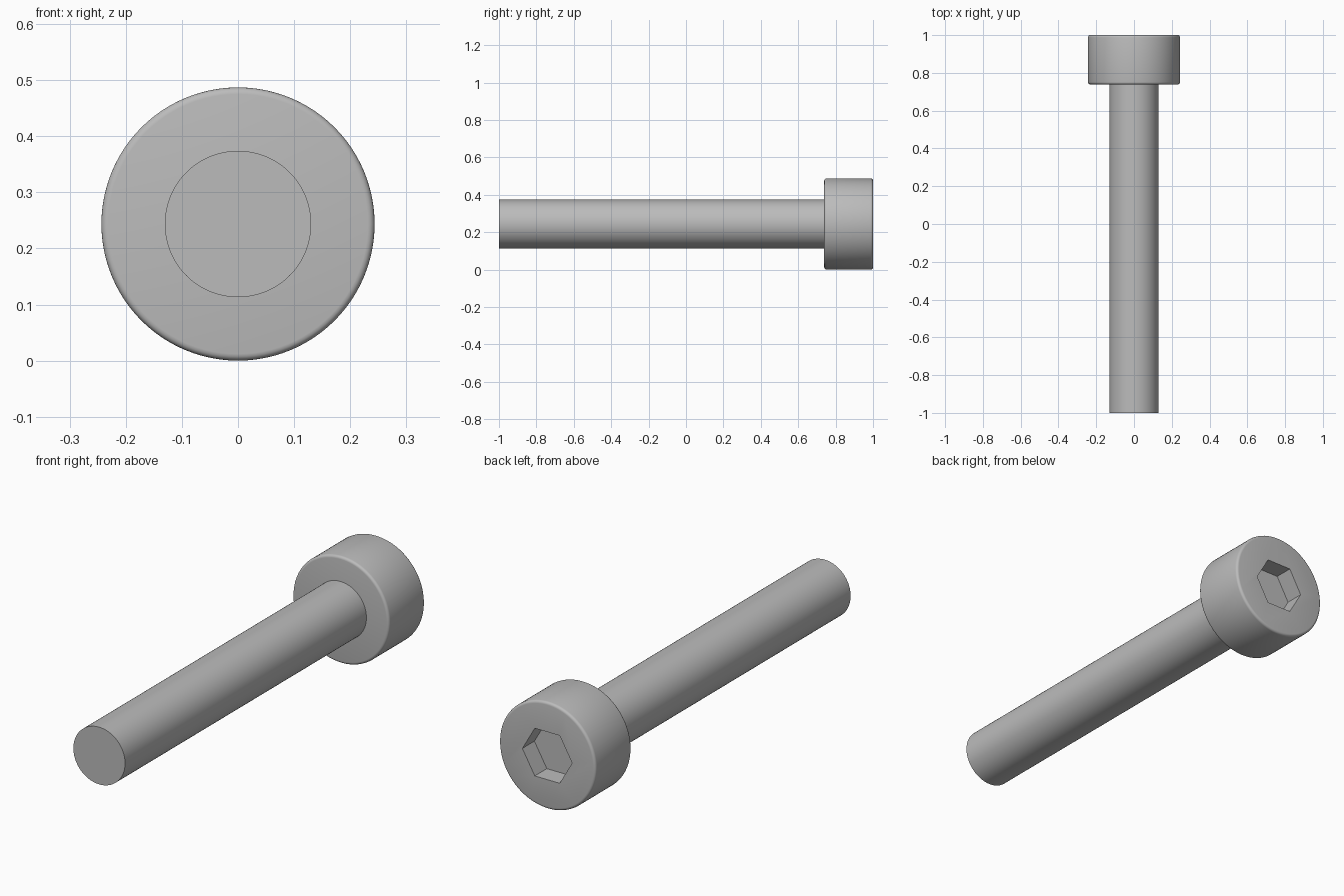
import bpy, math
from mathutils import Matrix

cube = bpy.data.objects.get("Cube")
if cube:
    bpy.data.objects.remove(cube, do_unlink=True)

UNIT = 2 / 23                 # one millimetre of a 23 mm long screw
HEAD_R = 2.8 * UNIT
SHAFT_R = 1.5 * UNIT
SEAT_Y = 1 - 3 * UNIT         # underside of the head
SOCKET_DEPTH = UNIT
SOCKET_R = 1.25 * UNIT / math.cos(math.pi / 6)

steel = bpy.data.materials.new("steel grey")
steel.use_nodes = True
grey = (0.5, 0.5, 0.5, 1)
steel.diffuse_color = grey
steel.node_tree.nodes["Principled BSDF"].inputs["Base Color"].default_value = grey


def rod(name, radius, y0, y1, sides):
    """Cylinder or prism lying along y, with its shape baked into the mesh."""
    bpy.ops.mesh.primitive_cylinder_add(vertices=sides, radius=radius, depth=y1 - y0)
    obj = bpy.context.object
    obj.name = name
    turn = Matrix.Rotation(math.pi / 2, 4, 'X')
    if sides == 6:            # hexagon corners point sideways
        turn = turn @ Matrix.Rotation(math.pi / 6, 4, 'Z')
    obj.data.transform(Matrix.Translation((0, (y0 + y1) / 2, HEAD_R)) @ turn)
    obj.data.materials.append(steel)
    return obj


def apply(obj, mod):
    bpy.ops.object.select_all(action='DESELECT')
    obj.select_set(True)
    bpy.context.view_layer.objects.active = obj
    bpy.ops.object.modifier_apply(modifier=mod.name)


# Shaft, reaching slightly into the head
shaft = rod("shaft", SHAFT_R, -1, SEAT_Y + 0.02, 96)
bpy.ops.object.shade_smooth_by_angle(angle=math.radians(30))

# Head with rounded rims
head = rod("head", HEAD_R, SEAT_Y, 1, 96)
bevel = head.modifiers.new("rims", 'BEVEL')
bevel.width = 0.012
bevel.segments = 4
bevel.limit_method = 'ANGLE'
bevel.angle_limit = math.radians(40)
apply(head, bevel)

# Hexagonal socket sunk into the back of the head
cutter = rod("socket_cutter", SOCKET_R, 1 - SOCKET_DEPTH, 1.1, 6)
cutter.hide_render = True
cut = head.modifiers.new("socket", 'BOOLEAN')
cut.operation = 'DIFFERENCE'
cut.solver = 'EXACT'
cut.object = cutter
apply(head, cut)
bpy.data.objects.remove(cutter, do_unlink=True)
bpy.ops.object.shade_smooth_by_angle(angle=math.radians(30))
